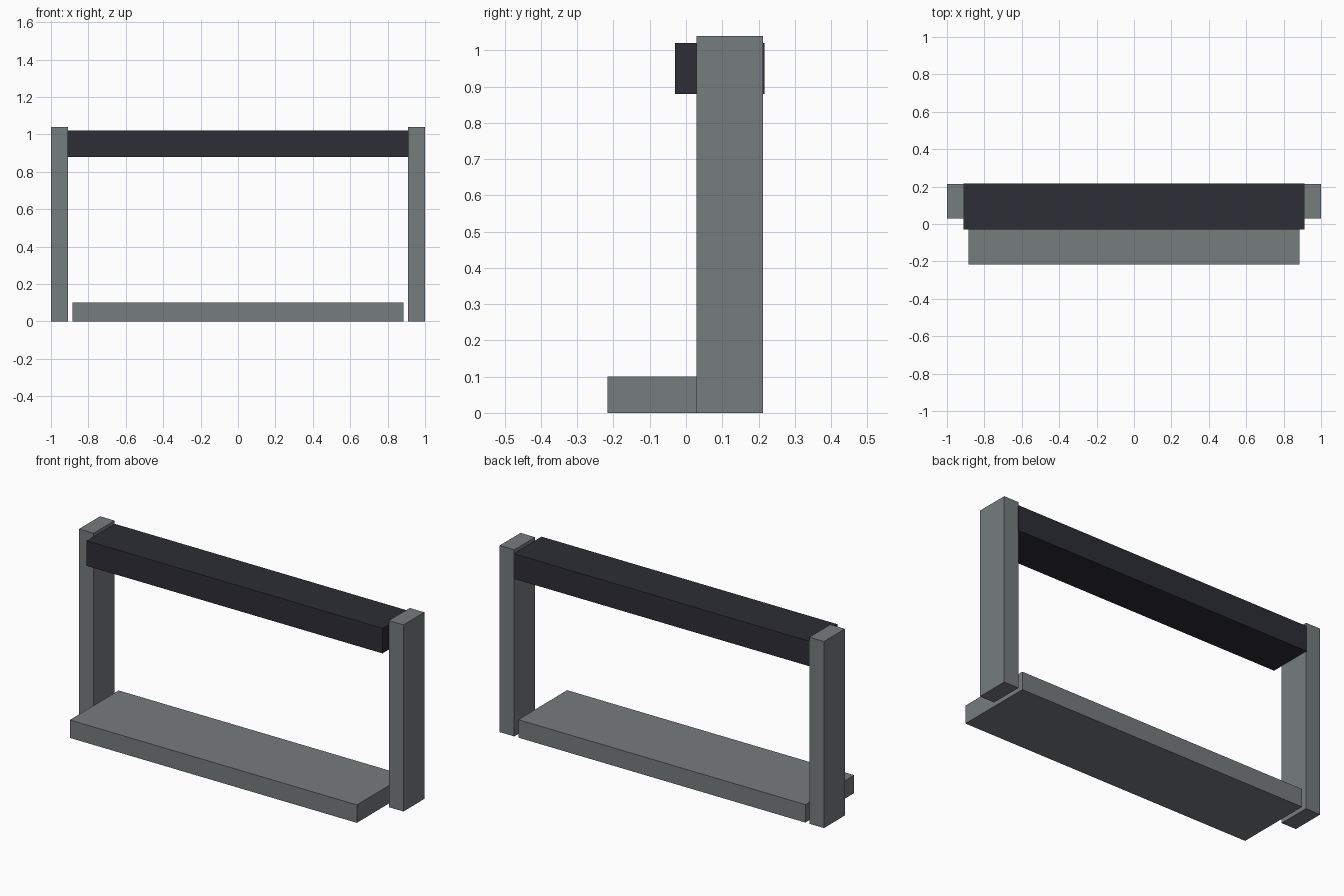
import bpy

# Remove the default object
cube = bpy.data.objects.get("Cube")
if cube:
    bpy.data.objects.remove(cube, do_unlink=True)


def make_material(name, colour):
    mat = bpy.data.materials.new(name)
    mat.use_nodes = True
    mat.diffuse_color = colour
    mat.node_tree.nodes["Principled BSDF"].inputs["Base Color"].default_value = colour
    return mat


def box(name, x, y, z, mat):
    """Box spanning the given (low, high) range on each axis."""
    spans = (x, y, z)
    bpy.ops.mesh.primitive_cube_add(size=1, location=[sum(s) / 2 for s in spans])
    obj = bpy.context.object
    obj.name = name
    obj.scale = [s[1] - s[0] for s in spans]
    bpy.ops.object.transform_apply(location=False, rotation=False, scale=True)
    obj.data.materials.append(mat)
    return obj


grey = make_material("warm grey", (0.18, 0.2, 0.205, 1))
charcoal = make_material("charcoal", (0.026, 0.026, 0.037, 1))

# Flat base plank
box("base", (-0.885, 0.885), (-0.217, 0.213), (0, 0.1), grey)

# Upright posts on both sides
for side, sign in (("left", 1), ("right", -1)):
    box(side + "_post", sorted((sign * 0.91, sign)), (0.029, 0.213), (0, 1.04), grey)

# Dark beam between the posts
box("top_beam", (-0.912, 0.912), (-0.03, 0.217), (0.88, 1.02), charcoal)
